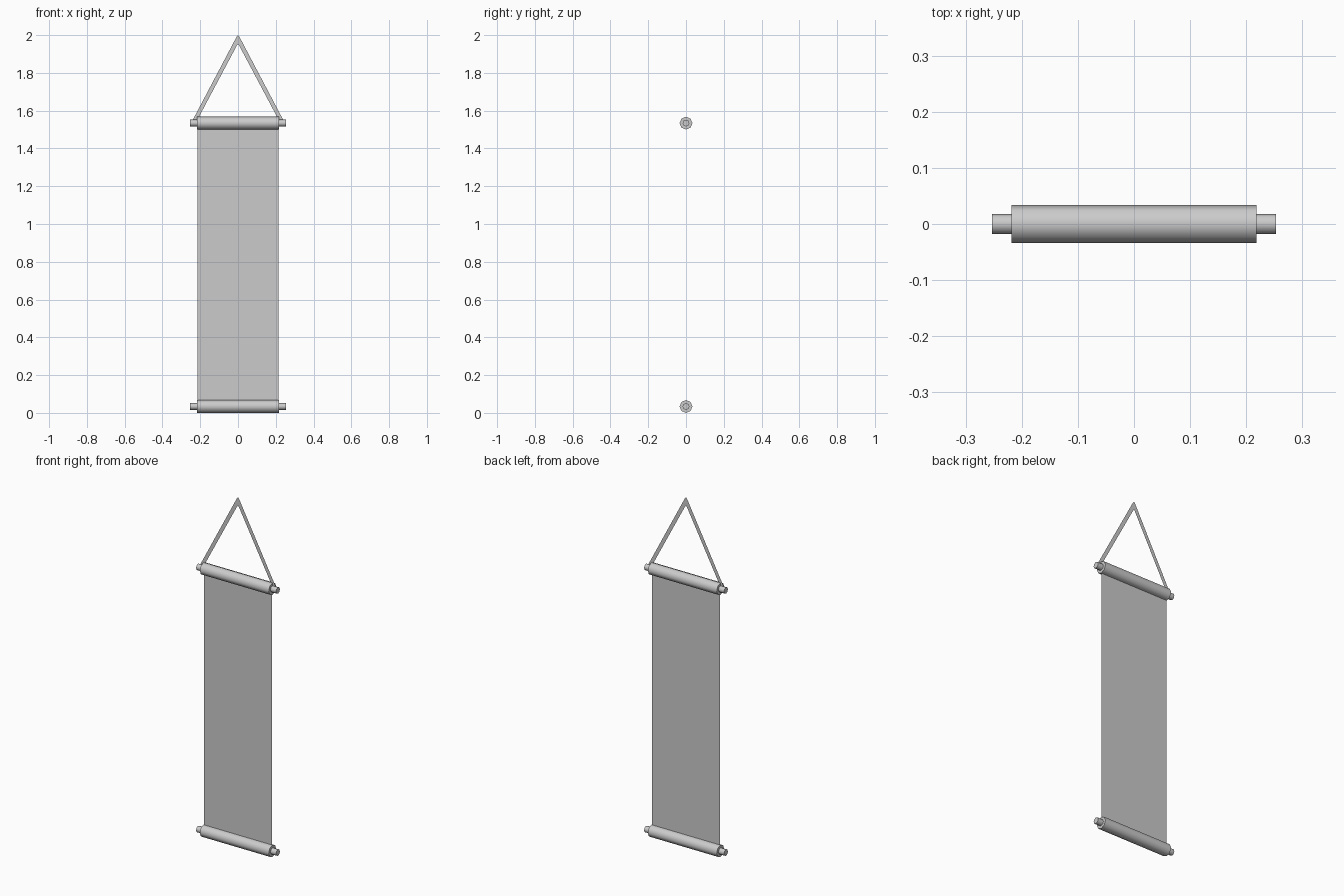
import bpy, bmesh, math
from mathutils import Matrix

if "Cube" in bpy.data.objects:
    bpy.data.objects.remove(bpy.data.objects["Cube"])


def make_object(name, bm):
    mesh = bpy.data.meshes.new(name)
    bm.to_mesh(mesh)
    bm.free()
    obj = bpy.data.objects.new(name, mesh)
    bpy.context.collection.objects.link(obj)
    return obj


def rod(name, radius, x0, x1, z):
    """Eight-sided rod lying along x, smooth round the side with sharp ends."""
    bm = bmesh.new()
    bmesh.ops.create_cone(
        bm, cap_ends=True, segments=8, radius1=radius, radius2=radius, depth=x1 - x0,
        matrix=Matrix.Translation(((x0 + x1) / 2, 0, z)) @ Matrix.Rotation(math.pi / 2, 4, 'Y'))
    for f in bm.faces:
        f.smooth = len(f.verts) == 4
    for e in bm.edges:
        e.smooth = all(len(f.verts) == 4 for f in e.link_faces)
    return make_object(name, bm)


def flat_strip(name, rows):
    """Thin upright strip at y = 0 made from pairs of (x, z) points."""
    bm = bmesh.new()
    pairs = [[bm.verts.new((x, 0, z)) for x, z in row] for row in rows]
    for (a, b), (c, d) in zip(pairs, pairs[1:]):
        bm.faces.new((a, b, d, c))
    return make_object(name, bm)


# Rollers with a narrower knob on each end
for level, z in (("bottom", 0.034), ("top", 1.534)):
    rod(level + "_roller", 0.034, -0.218, 0.218, z)
    rod(level + "_left_knob", 0.018, -0.253, -0.218, z)
    rod(level + "_right_knob", 0.018, 0.218, 0.253, z)

# Hanging cloth between the rollers
flat_strip("cloth", [((-0.215, 0.034), (0.215, 0.034)),
                     ((-0.215, 1.534), (0.215, 1.534))])

# Flat hanging strap: outer and inner edge points, mirrored across x = 0
half = [((0.241, 1.548), (0.217, 1.548)), ((0.008, 1.99), (0.006, 1.945))]
mirrored = [tuple((-x, z) for x, z in row) for row in reversed(half)]
flat_strip("hanging_strap", half + [((0, 2.0), (0, 1.953))] + mirrored)
